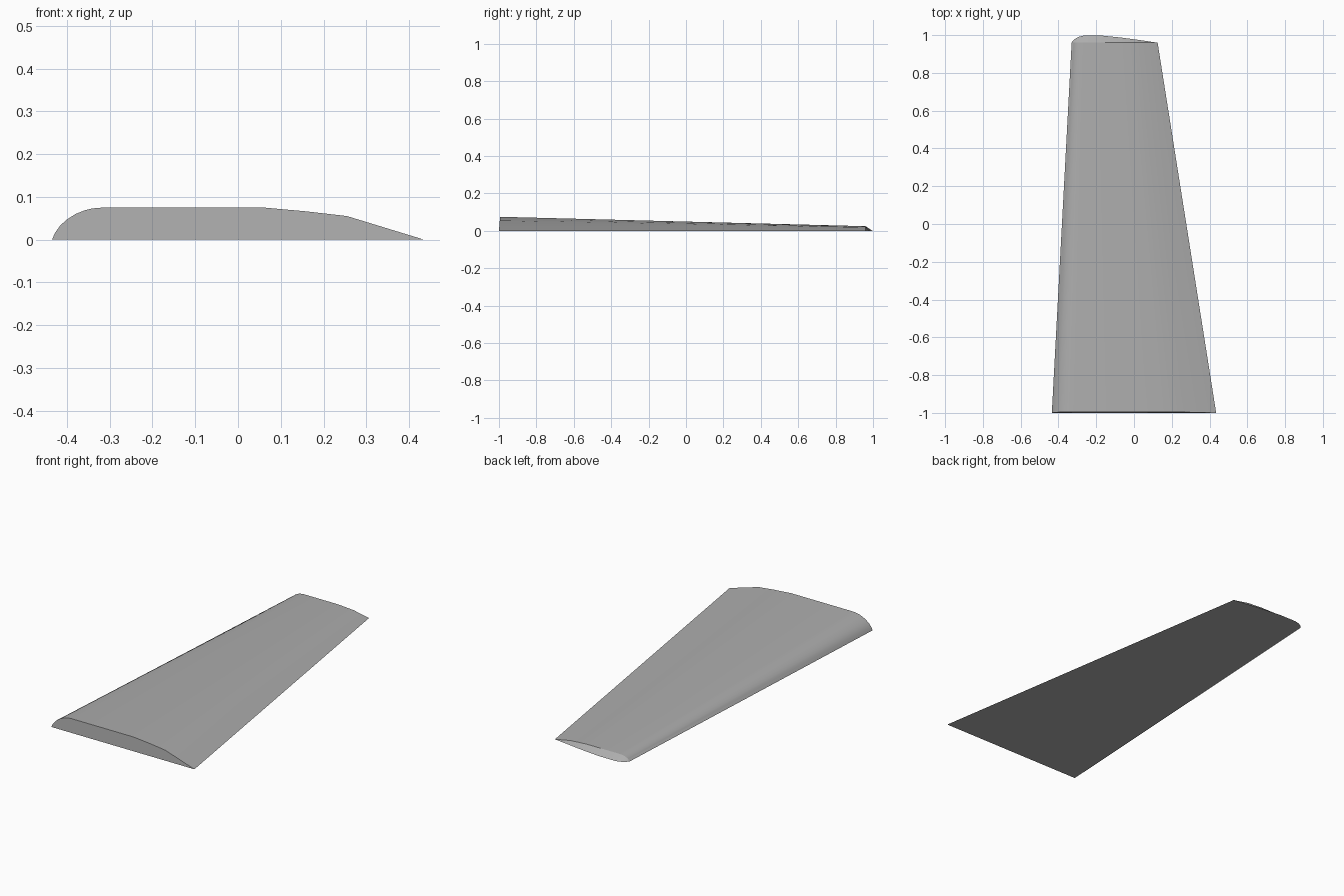
import bpy
import bmesh
import math

if "Cube" in bpy.data.objects:
    bpy.data.objects.remove(bpy.data.objects["Cube"], do_unlink=True)

# Painted grey skin
grey = bpy.data.materials.new("wing_grey")
grey.use_nodes = True
colour = (0.42, 0.42, 0.42, 1)
grey.diffuse_color = colour
grey.node_tree.nodes["Principled BSDF"].inputs["Base Color"].default_value = colour

# Upper aerofoil curve at the root: (x, z), leading edge to trailing edge
ROOT = [(-0.435, 0), (-0.428, 0.016), (-0.415, 0.034), (-0.4, 0.047), (-0.38, 0.06),
        (-0.36, 0.068), (-0.34, 0.073), (-0.315, 0.075), (-0.12, 0.075),
        (0.06, 0.075), (0.16, 0.066), (0.255, 0.055), (0.435, 0)]
# Plan outline of the rounded tip: (x, y)
TIP_EDGE = [(-0.33, 0.96), (-0.325, 0.968), (-0.315, 0.978), (-0.295, 0.99),
            (-0.27, 0.997), (-0.24, 1.0), (-0.2, 1.0), (-0.1, 0.991),
            (0, 0.978), (0.125, 0.96)]
TIP_Y, TIP_X, CHORD_RATIO, THICK_RATIO = 0.96, -0.33, 0.523, 0.33


def edge_y(x):
    """Tip outline position at a chordwise station."""
    for (x0, y0), (x1, y1) in zip(TIP_EDGE, TIP_EDGE[1:]):
        if x <= x1:
            return y0 + (y1 - y0) * max(0, x - x0) / (x1 - x0)
    return TIP_Y


# Root, tip and tip-edge stations
tip_x = [TIP_X + (x - ROOT[0][0]) * CHORD_RATIO for x, z in ROOT]
stations = [
    [(x, -1 + z * 0.08, z) for x, z in ROOT],
    [(tx, TIP_Y, z * THICK_RATIO) for tx, (x, z) in zip(tip_x, ROOT)],
    [(tx, edge_y(tx), 0) for tx in tip_x],
]

# Loft the upper skin and tip cap
bm = bmesh.new()
rows = [[bm.verts.new(p) for p in row] for row in stations]
for a, b in zip(rows, rows[1:]):
    for i in range(len(ROOT) - 1):
        bm.faces.new((a[i], a[i + 1], b[i + 1], b[i]))
bmesh.ops.remove_doubles(bm, verts=bm.verts, dist=0.0005)

# Close the root end and the flat underside
root_end = [v for v in rows[0] if v.is_valid]
bm.faces.new(root_end)
bm.edges.new((root_end[0], root_end[-1])) if not bm.edges.get((root_end[0], root_end[-1])) else None
bmesh.ops.holes_fill(bm, edges=[e for e in bm.edges if e.is_boundary], sides=0)
bmesh.ops.recalc_face_normals(bm, faces=bm.faces)

mesh = bpy.data.meshes.new("wing_panel")
bm.to_mesh(mesh)
bm.free()
mesh.materials.append(grey)
wing = bpy.data.objects.new("wing_panel", mesh)
bpy.context.collection.objects.link(wing)

# Smooth skin with crisp root, underside and tip edges
bpy.ops.object.select_all(action="DESELECT")
wing.select_set(True)
bpy.context.view_layer.objects.active = wing
bpy.ops.object.shade_smooth_by_angle(angle=math.radians(30))
